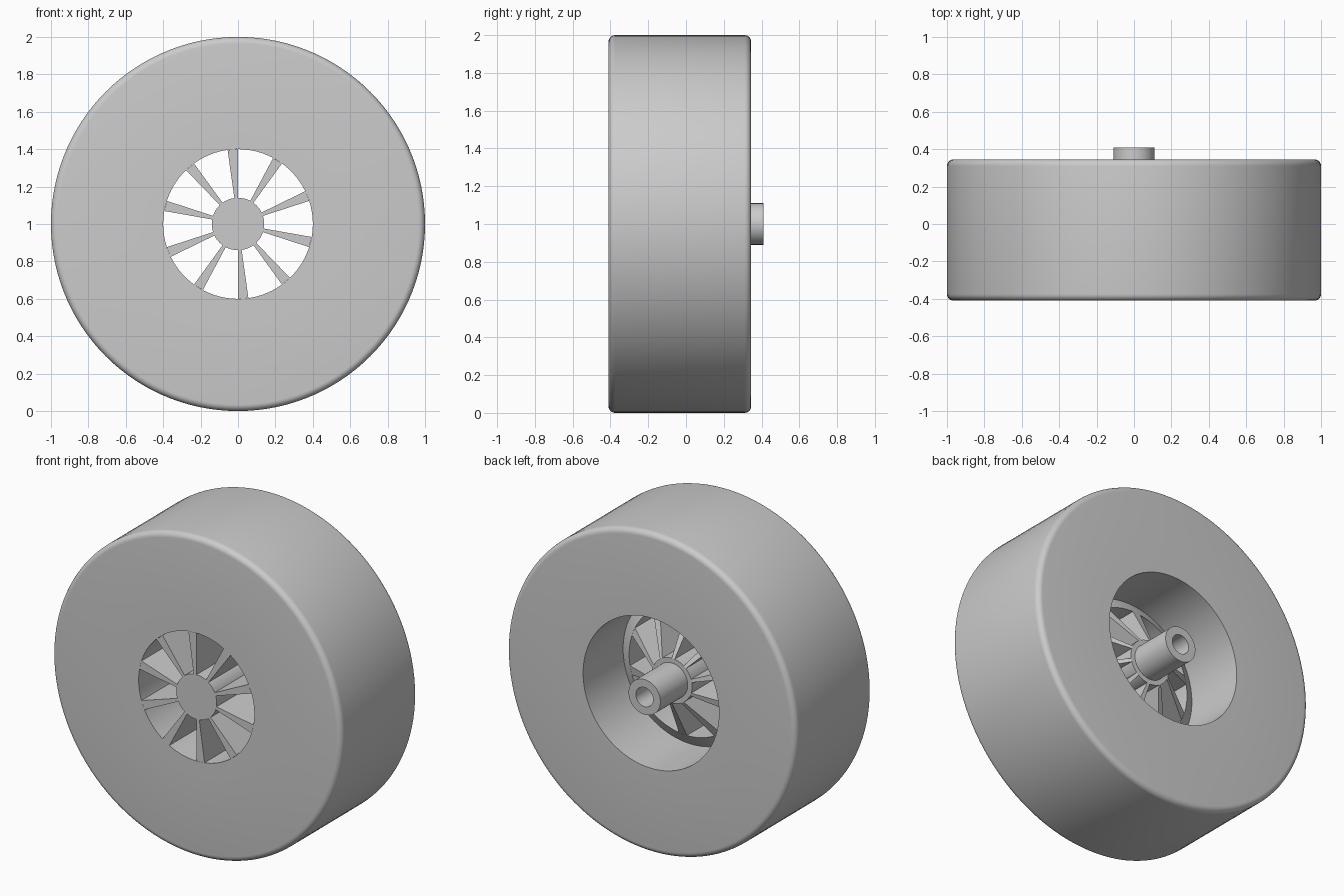
import bpy, bmesh, math
from mathutils import Vector

if "Cube" in bpy.data.objects:
    bpy.data.objects.remove(bpy.data.objects["Cube"], do_unlink=True)

grey = bpy.data.materials.new("plain grey")
grey.use_nodes = True
grey.diffuse_color = (0.6, 0.6, 0.6, 1)
grey.node_tree.nodes["Principled BSDF"].inputs["Base Color"].default_value = (0.6, 0.6, 0.6, 1)

FRONT, BACK = -0.41, 0.345
HUB_R, WINDOW_R, BORE_R = 0.14, 0.40, 0.47
SPOKES = 10


def point(r, y, angle):
    """Point at a clockwise angle from the top, around the axle."""
    return Vector((r * math.sin(angle), y, 1 + r * math.cos(angle)))


def finish(name, bm):
    bmesh.ops.remove_doubles(bm, verts=bm.verts, dist=1e-5)
    bmesh.ops.recalc_face_normals(bm, faces=bm.faces)
    mesh = bpy.data.meshes.new(name)
    bm.to_mesh(mesh)
    bm.free()
    mesh.materials.append(grey)
    obj = bpy.data.objects.new(name, mesh)
    bpy.context.collection.objects.link(obj)
    bpy.ops.object.select_all(action="DESELECT")
    obj.select_set(True)
    bpy.context.view_layer.objects.active = obj
    bpy.ops.object.shade_smooth_by_angle(angle=math.radians(30))
    return obj


def lathe(name, profile, steps=120):
    """Spin a closed (radius, y) profile around the axle."""
    bm = bmesh.new()
    verts = [bm.verts.new(point(r, y, 0)) for r, y in profile]
    edges = [bm.edges.new((verts[i], verts[(i + 1) % len(verts)]))
             for i in range(len(verts))]
    bmesh.ops.spin(bm, geom=verts + edges, cent=(0, 0, 1), axis=(0, 1, 0),
                   angle=math.tau, steps=steps, use_merge=False)
    bmesh.ops.remove_doubles(bm, verts=bm.verts, dist=1e-5)
    return finish(name, bm)


def cone_y(r):
    """Rear surface of the dished wheel centre."""
    return -0.05 + 0.19 * (BORE_R - r) / (BORE_R - HUB_R)


# Tyre with rounded shoulders
ROUND = 0.035
shoulder = [(1 - ROUND + ROUND * math.sin(a), ROUND - ROUND * math.cos(a))
            for a in (math.radians(15 * i) for i in range(7))]
tyre = [(BORE_R, FRONT)] + [(r, FRONT + d) for r, d in shoulder]
tyre += [(r, BACK - d) for r, d in reversed(shoulder)] + [(BORE_R, BACK)]
lathe("tyre", tyre)

# Rim ring behind the window edge
lathe("rim", [(WINDOW_R, FRONT), (BORE_R, FRONT),
              (BORE_R, cone_y(BORE_R)), (WINDOW_R, cone_y(WINDOW_R))])

# Hub disc and hollow axle stub
lathe("hub", [(0, FRONT), (HUB_R, FRONT), (HUB_R, cone_y(HUB_R)),
              (0.11, cone_y(HUB_R)), (0.11, 0.41), (0.06, 0.41),
              (0.06, 0.05), (0, 0.05)], 64)

# Spokes: radial wedges joining hub and rim
bm = bmesh.new()
for k in range(SPOKES):
    start = math.tau * k / SPOKES
    rings = []
    for angle in (start - math.radians(8), start):
        rings.append([bm.verts.new(point(r, y, angle)) for r, y in (
            (HUB_R, FRONT), (WINDOW_R, FRONT),
            (WINDOW_R, cone_y(WINDOW_R)), (HUB_R, cone_y(HUB_R)))])
    a, b = rings
    bm.faces.new(a)
    bm.faces.new(b)
    for i in range(4):
        j = (i + 1) % 4
        bm.faces.new((a[i], a[j], b[j], b[i]))
finish("spokes", bm)
